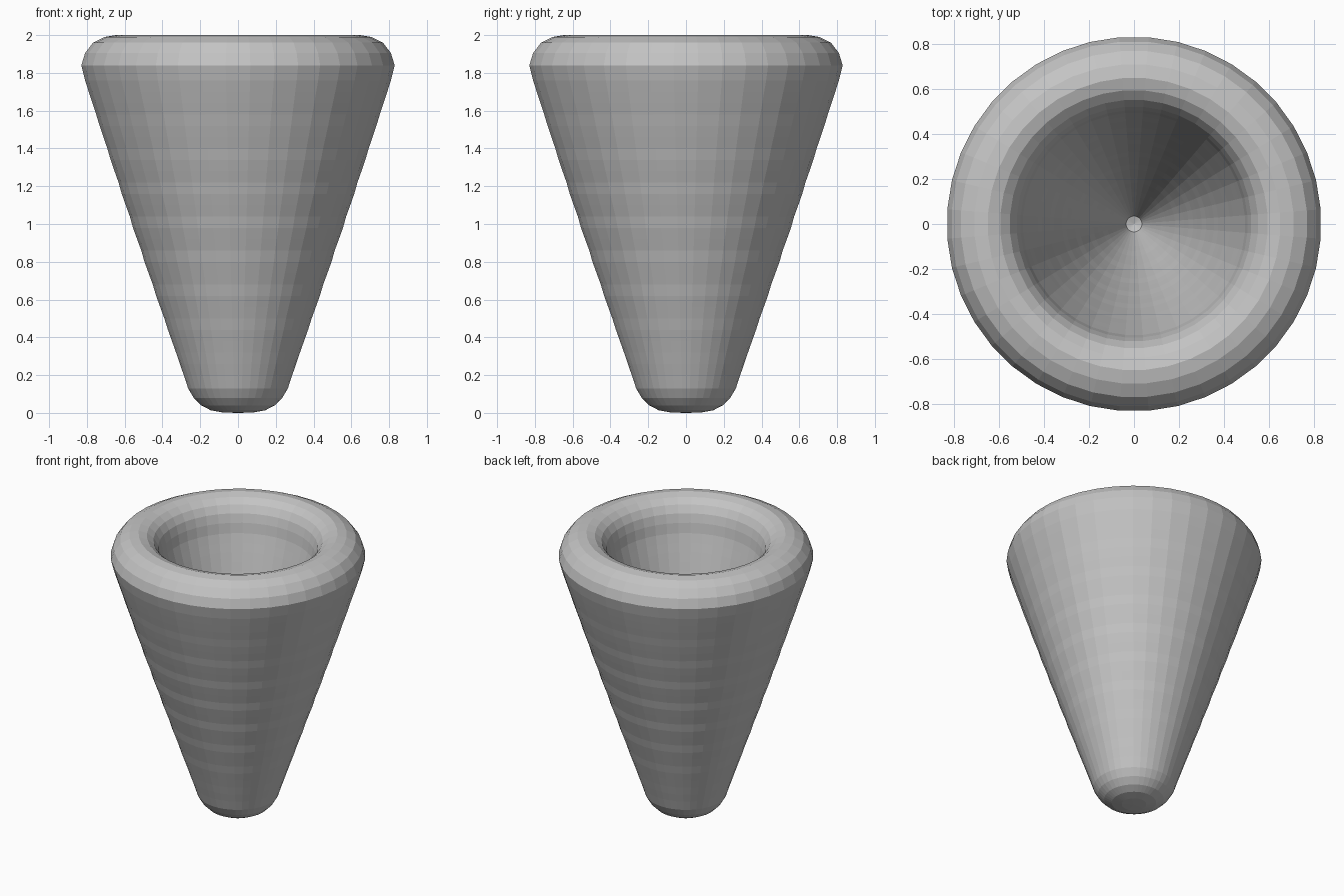
import bpy, bmesh, math

cube = bpy.data.objects.get("Cube")
if cube:
    bpy.data.objects.remove(cube, do_unlink=True)

SIDES = 40

# One matte grey for the whole vessel
grey = bpy.data.materials.new("plain grey")
grey.use_nodes = True
colour = (0.55, 0.55, 0.55, 1)
grey.diffuse_color = colour
grey.node_tree.nodes["Principled BSDF"].inputs["Base Color"].default_value = colour


def wall(start, end, steps, bulge, ripple):
    """Tapered wall with a slight bulge and faint ripples."""
    (r0, z0), (r1, z1) = start, end
    points = []
    for i in range(steps + 1):
        t = i / steps
        swell = math.sin(math.pi * t) * (bulge + ripple * math.sin(i * 2.1))
        points.append((r0 + (r1 - r0) * t + swell, z0 + (z1 - z0) * t))
    return points


# Profile: rounded foot, outer wall, fat lip, inner cone
foot = [(0.08, 0.002), (0.145, 0.014), (0.195, 0.04), (0.235, 0.08), (0.265, 0.13)]
outer = wall((0.288, 0.2), (0.812, 1.76), 26, 0.006, 0.002)
lip = [(0.832, 1.84), (0.812, 1.905), (0.77, 1.96), (0.71, 1.99), (0.65, 2.0),
       (0.595, 1.984), (0.552, 1.95), (0.522, 1.9), (0.505, 1.84)]
inner = wall((0.494, 1.77), (0.035, 0.31), 24, 0.018, 0.001)
inner.reverse()
inner.sort(key=lambda point: -point[1])
profile = foot + outer + lip + inner

bm = bmesh.new()
rings = []
for r, z in profile:
    ring = []
    for i in range(SIDES):
        a = math.tau * (i + 0.5) / SIDES
        ring.append(bm.verts.new((r * math.cos(a), r * math.sin(a), z)))
    rings.append(ring)
for low, high in zip(rings, rings[1:]):
    for i in range(SIDES):
        j = (i + 1) % SIDES
        bm.faces.new((low[i], low[j], high[j], high[i]))

# Close the foot and the tip of the hollow, settling the foot on the ground
for ring, tip_z in ((rings[0], 0.0), (rings[-1], 0.3)):
    tip = bm.verts.new((0, 0, tip_z))
    for i in range(SIDES):
        bm.faces.new((ring[i], ring[(i + 1) % SIDES], tip))
bmesh.ops.recalc_face_normals(bm, faces=bm.faces)

mesh = bpy.data.meshes.new("tapered_cup")
bm.to_mesh(mesh)
bm.free()
mesh.materials.append(grey)
cup = bpy.data.objects.new("tapered_cup", mesh)
bpy.context.collection.objects.link(cup)
